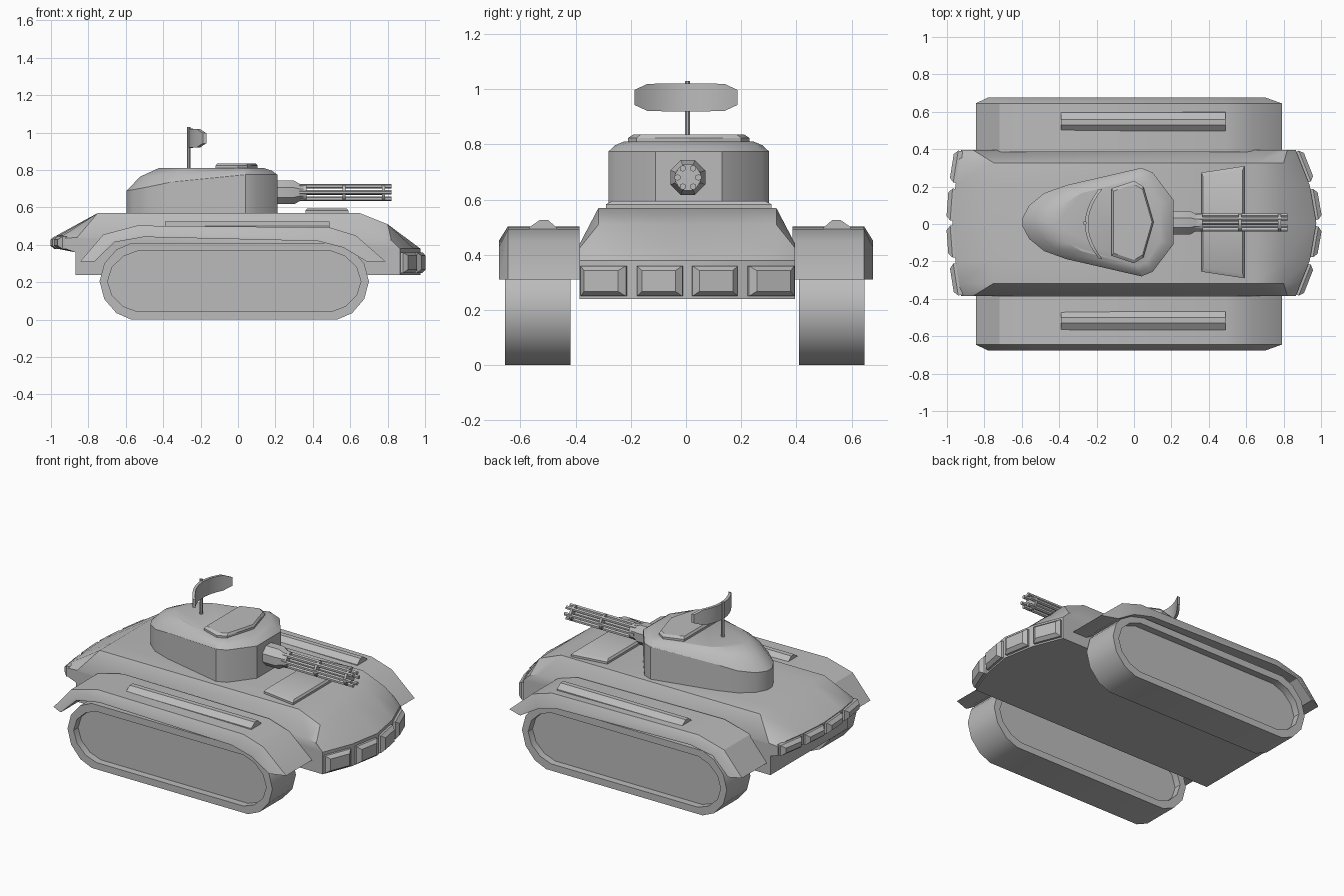
import bpy, bmesh
from math import sin, cos, pi, radians
from mathutils import Vector

cube = bpy.data.objects.get("Cube")
if cube:
    bpy.data.objects.remove(cube, do_unlink=True)

grey = bpy.data.materials.new("light grey")
grey.use_nodes = True
grey.diffuse_color = (0.5, 0.5, 0.5, 1)
grey.node_tree.nodes["Principled BSDF"].inputs["Base Color"].default_value = (0.5, 0.5, 0.5, 1)


def loft(name, rings):
    """Bridge closed rings of points, cap both ends, smooth the soft edges."""
    bm = bmesh.new()
    loops = [[bm.verts.new(p) for p in ring] for ring in rings]
    n = len(loops[0])
    for a, b in zip(loops, loops[1:]):
        for i in range(n):
            j = (i + 1) % n
            bm.faces.new((a[i], a[j], b[j], b[i]))
    bm.faces.new(loops[0])
    bm.faces.new(loops[-1])
    bmesh.ops.recalc_face_normals(bm, faces=bm.faces)
    mesh = bpy.data.meshes.new(name)
    bm.to_mesh(mesh)
    bm.free()
    mesh.materials.append(grey)
    obj = bpy.data.objects.new(name, mesh)
    bpy.context.collection.objects.link(obj)
    bpy.ops.object.select_all(action="DESELECT")
    obj.select_set(True)
    bpy.context.view_layer.objects.active = obj
    bpy.ops.object.shade_smooth_by_angle(angle=radians(32))


def mirrored(name, rings, axis=0):
    """Build a far (+y) part and its copy mirrored about y = axis."""
    loft(name + "_far", rings)
    loft(name + "_near", [[(x, 2 * axis - y, z) for x, y, z in r] for r in rings])


def rod(name, start, axis, steps, sides=8):
    """Turned shape along x or z from (distance, radius) steps."""
    rings = []
    for d, r in steps:
        ring = []
        for i in range(sides):
            a = 2 * pi * (i + 0.5) / sides
            u, v = r * cos(a), r * sin(a)
            off = (d, u, v) if axis == "x" else (u, v, d)
            ring.append(Vector(start) + Vector(off))
        rings.append(ring)
    loft(name, rings)


def curve_x(y, pts):
    """Linear interpolation of x over |y|."""
    y = abs(y)
    for (y0, x0), (y1, x1) in zip(pts, pts[1:]):
        if y <= y1:
            return x0 + (x1 - x0) * (y - y0) / (y1 - y0)
    return pts[-1][1]


NOSE = [(0, 0.975), (0.2, 0.94), (0.39, 0.865)]
TAIL = [(0, -0.97), (0.2, -0.955), (0.39, -0.925)]

# Hull: side profiles lofted across the width, outer ones cut lower
hull = []
for y in (-0.39, -0.322, -0.2, 0, 0.2, 0.322, 0.39):
    f, r = curve_x(y, NOSE), curve_x(y, TAIL)
    if abs(y) > 0.35:
        top = [(r, 0.435), (-0.86, 0.44), (0.76, 0.44), (0.82, 0.425)]
    else:
        top = [(r, 0.45), (-0.75, 0.57), (0.65, 0.57), (0.80, 0.51)]
    prof = [(f, 0.24), (-0.87, 0.24), (-0.87, 0.36), (r, 0.38)] + top + [(f, 0.38)]
    hull.append([(x, y + 0.005, z) for x, z in prof])
loft("hull", hull)


# Raised panels around the nose and the tail
def panel(name, y0, y1, z0, z1, pts, depth):
    a = Vector((curve_x(y0, pts), y0 + 0.005, 0))
    b = Vector((curve_x(y1, pts), y1 + 0.005, 0))
    along = (b - a).normalized()
    out = Vector((along.y, -along.x, 0)) * depth
    rings = []
    for inset, push in ((0, -0.3), (0, 0.4), (0.022, 1)):
        p, q = a + along * inset + out * push, b - along * inset + out * push
        lo, hi = Vector((0, 0, z0 + inset * 0.8)), Vector((0, 0, z1 - inset * 0.8))
        rings.append([p + lo, q + lo, q + hi, p + hi])
    loft(name, rings)


for i, mid in enumerate((-0.3, -0.098, 0.098, 0.3)):
    panel(f"nose_panel_{i}", mid - 0.082, mid + 0.082, 0.25, 0.36, NOSE, 0.035)
    panel(f"tail_panel_{i}", mid - 0.085, mid + 0.085, 0.378, 0.445, TAIL, -0.035)

# Tracks: rounded outline, both faces recessed inside a rim
half = [(-0.53, 0.205), (-0.505, 0.11), (-0.44, 0.035), (-0.36, 0.0)]
track = ([(x - 0.21, z) for x, z in half] + [(-x + 0.17, z) for x, z in half[::-1]]
         + [(-x + 0.17, 0.41 - z) for x, z in half[1:]]
         + [(x - 0.21, 0.41 - z) for x, z in half[:0:-1]])


def track_ring(y, inset):
    kx, kz = 1 - inset / 0.72, 1 - inset / 0.205
    return [(-0.02 + (x + 0.02) * kx, y, 0.205 + (z - 0.205) * kz) for x, z in track]


mirrored("track", [track_ring(y, i) for y, i in (
    (0.455, 0.043), (0.41, 0.043), (0.41, 0), (0.647, 0), (0.647, 0.043), (0.602, 0.043))],
    axis=-0.004)

# Fenders: curved guards with a bevelled outer edge
outer = [(-0.845, 0.31), (-0.72, 0.455), (-0.54, 0.503), (0.49, 0.493), (0.63, 0.45), (0.79, 0.31)]
inner = [(-0.78, 0.31), (-0.67, 0.424), (-0.51, 0.452), (0.435, 0.43), (0.573, 0.395), (0.70, 0.31)]
lip = [(x * 0.985, z - (0.01 if z > 0.32 else 0)) for x, z in inner[::-1]]


def section(y, upper):
    return [(x, y, z) for x, z in upper + lip]


mirrored("fender", [section(0.385, outer), section(0.645, outer), section(0.677, inner)])

# Long ribs on top of the fenders
mirrored("fender_rib", [[(x, 0.495, 0.47), (x, 0.498, 0.498), (x, 0.53, 0.526),
                         (x, 0.56, 0.526), (x, 0.597, 0.50), (x, 0.60, 0.47)]
                        for x in (-0.39, 0.49)], axis=0.015)

# Turret: half plan as (x, y, shoulder z, roof x, roof y)
plan = [(0.21, 0.12, 0.775, 0.14, 0.10), (0.10, 0.265, 0.775, 0.07, 0.21),
        (0.04, 0.29, 0.775, 0.02, 0.235), (-0.36, 0.198, 0.735, -0.28, 0.155),
        (-0.48, 0.155, 0.71, -0.36, 0.11), (-0.56, 0.09, 0.695, -0.41, 0.06),
        (-0.595, 0.025, 0.69, -0.425, 0.02)]
full = plan + [(x, -y, z, rx, -ry) for x, y, z, rx, ry in plan[::-1]]


def turret_ring(t, rise):
    """Blend from the shoulder (t = 0) to the roof (t = 1)."""
    return [(x + (rx - x) * t, y + (ry - y) * t + 0.01, z + (0.81 - z) * rise)
            for x, y, z, rx, ry in full]


loft("turret", [[(x, y + 0.01, 0.56) for x, y, z, rx, ry in full],
                turret_ring(0, 0), turret_ring(0.42, 0.62), turret_ring(1, 1)])

# Roof hatch and deck hatch, with sloped rims
hatch = [(-0.12, 0.18), (0.0, 0.22), (0.05, 0.19), (0.105, 0.0),
         (0.05, -0.19), (0.0, -0.22), (-0.12, -0.18)]
deck = [(0.36, 0.265), (0.59, 0.3), (0.59, -0.3), (0.36, -0.265)]
for name, shape, cx, base, top in (("roof_hatch", hatch, 0, 0.80, 0.835),
                                   ("deck_hatch", deck, 0.475, 0.56, 0.595)):
    loft(name, [[(cx + (x - cx) * k, y * k + 0.01, z) for x, y in shape]
                for k, z in ((1, base), (1, top - 0.012), (0.92, top))])

# Rotary gun
GUN = (0, 0.007, 0.68)
rod("gun_housing", GUN, "x", [(0.18, 0.068), (0.30, 0.068), (0.33, 0.05), (0.35, 0.05)])
for i in range(6):
    a = pi * i / 3
    rod(f"barrel_{i}", (0, 0.007 + 0.038 * cos(a), 0.68 + 0.038 * sin(a)), "x",
        [(0.33, 0.012), (0.82, 0.012)], 6)
rod("barrel_spindle", GUN, "x", [(0.33, 0.014), (0.78, 0.014)])
for i, x in enumerate((0.35, 0.56, 0.77)):
    rod(f"barrel_clamp_{i}", GUN, "x", [(x, 0.048), (x + 0.015, 0.048)], 12)

# Radar mast and curved dish
rod("radar_mast", (-0.263, 0.005, 0), "z", [(0.78, 0.01), (1.03, 0.01)])
dish = []
for i in range(-8, 9):
    t = i / 8
    x, y = -0.262 + 0.075 * t * t, 0.187 * t
    h = 0.051 - 0.02 * max(0, abs(t) - 0.75) / 0.25 - 0.004 * t * t
    dish.append([(x, y, 0.97 - h), (x + 0.018, y, 0.97 - h),
                 (x + 0.018, y, 0.97 + h), (x, y, 0.97 + h)])
loft("radar_dish", dish)
